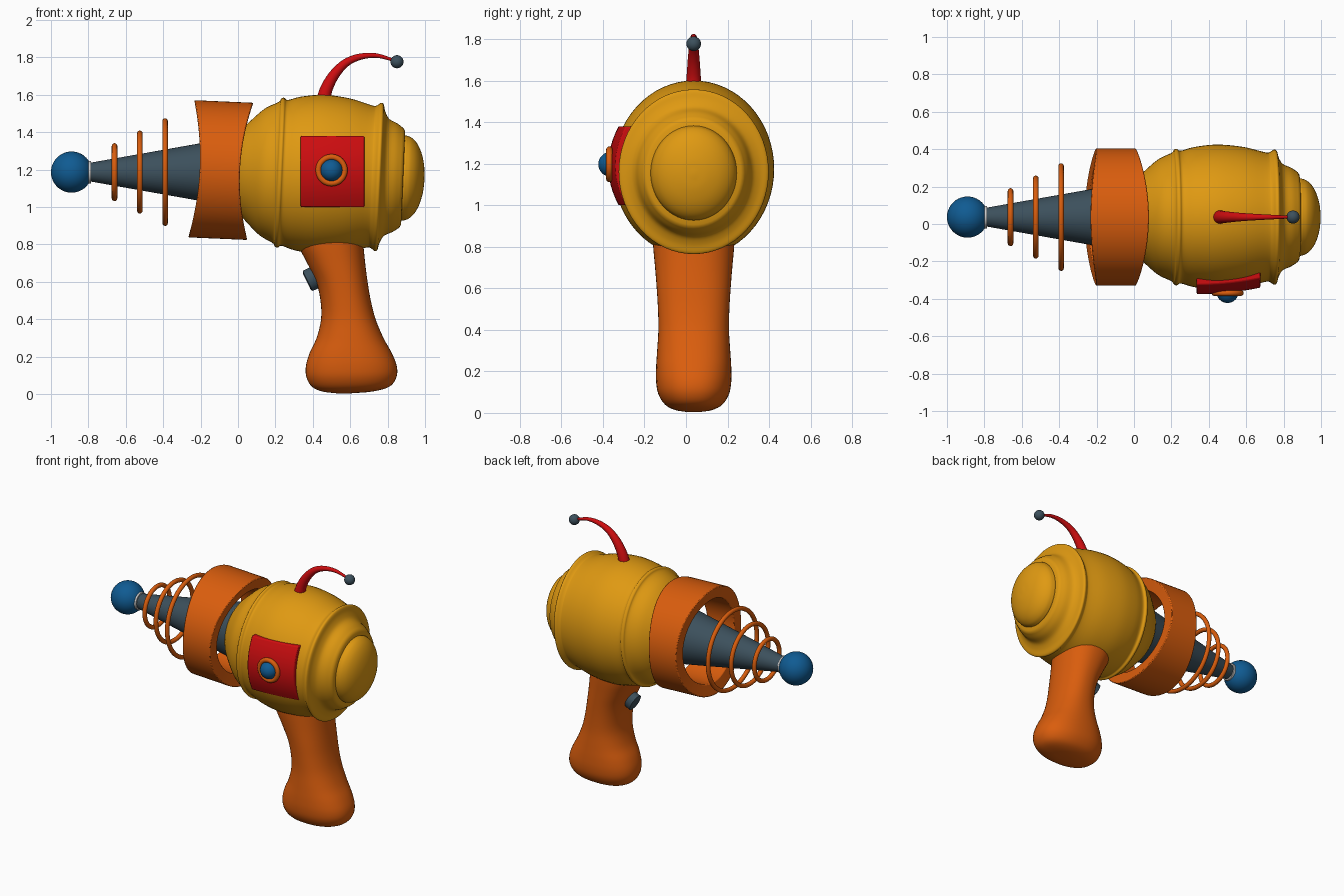
import bpy, bmesh, math
from mathutils import Vector, Matrix

cube = bpy.data.objects.get("Cube")
if cube:
    bpy.data.objects.remove(cube, do_unlink=True)

CY = 0.037                      # centre line of the whole toy
AXIS_Z = 1.187                  # height of the barrel axis
TILT = Matrix.Translation((0.43, CY, 1.175)) @ Matrix.Rotation(math.radians(2.5), 4, 'Y')


def material(name, rgb):
    m = bpy.data.materials.new(name)
    m.use_nodes = True
    color = (*rgb, 1)
    m.diffuse_color = color
    m.node_tree.nodes["Principled BSDF"].inputs["Base Color"].default_value = color
    return m


YELLOW = material("golden yellow", (0.74, 0.32, 0.006))
ORANGE = material("orange", (0.70, 0.11, 0.004))
RED = material("red", (0.62, 0.004, 0.005))
BLUE = material("blue", (0.005, 0.105, 0.29))
SLATE = material("slate", (0.045, 0.08, 0.107))
PALE = material("pale grey", (0.6, 0.6, 0.6))


def finish(name, bm, mat, angle=35, matrix=None):
    bmesh.ops.recalc_face_normals(bm, faces=bm.faces)
    me = bpy.data.meshes.new(name)
    bm.to_mesh(me)
    bm.free()
    me.materials.append(mat)
    ob = bpy.data.objects.new(name, me)
    bpy.context.collection.objects.link(ob)
    if matrix:
        ob.matrix_world = matrix
    bpy.ops.object.select_all(action='DESELECT')
    ob.select_set(True)
    bpy.context.view_layer.objects.active = ob
    bpy.ops.object.shade_smooth_by_angle(angle=math.radians(angle))
    return ob


def smooth(points, steps=5):
    """Catmull-Rom curve through tuples of any length."""
    pts = [Vector(p) for p in points]
    pts = [2 * pts[0] - pts[1]] + pts + [2 * pts[-1] - pts[-2]]
    out = []
    for a, b, c, d in zip(pts, pts[1:], pts[2:], pts[3:]):
        for i in range(steps):
            t = i / steps
            out.append(b + 0.5 * t * (c - a + t * (2*a - 5*b + 4*c - d + t * (3*(b - c) + d - a))))
    return out + [pts[-2]]


def loft(name, rings, mat, loop=False, angle=35, matrix=None):
    """Skin rings of points; cap the ends, or join last to first."""
    bm = bmesh.new()
    rows = [[bm.verts.new(p) for p in ring] for ring in rings]
    n = len(rows[0])
    pairs = list(zip(rows, rows[1:])) + ([(rows[-1], rows[0])] if loop else [])
    for a, b in pairs:
        for i in range(n):
            j = (i + 1) % n
            bm.faces.new((a[i], a[j], b[j], b[i]))
    if not loop:
        bm.faces.new(rows[0])
        bm.faces.new(rows[-1])
    return finish(name, bm, mat, angle, matrix)


def angles(n):
    return [2 * math.pi * i / n for i in range(n)]


def lathe(name, profile, mat, squash=1.0, matrix=None, n=64):
    """Revolve (x, radius) points around the x axis."""
    rings = [[(x, r * squash * math.cos(a), r * math.sin(a)) for a in angles(n)]
             for x, r in profile]
    return loft(name, rings, mat, matrix=matrix)


def ball(name, centre, radius, mat):
    bm = bmesh.new()
    bmesh.ops.create_uvsphere(bm, u_segments=40, v_segments=24, radius=radius)
    return finish(name, bm, mat, 60, Matrix.Translation(centre))


def torus(name, centre, major, minor, mat, axis='X'):
    rings = []
    for a in angles(56):
        rings.append([])
        for b in angles(12):
            r, h = major + minor * math.cos(b), minor * math.sin(b)
            u, v = r * math.cos(a), r * math.sin(a)
            rings[-1].append((h, u, v) if axis == 'X' else (u, h, v))
    return loft(name, rings, mat, True, 60, Matrix.Translation(centre))


# Barrel-shaped body with two raised ridges, and its rear cap
body = smooth([(-0.05, 0.06), (-0.03, 0.15), (0.01, 0.22), (0.06, 0.275), (0.13, 0.34),
               (0.2, 0.377), (0.214, 0.396), (0.23, 0.401), (0.25, 0.39), (0.32, 0.411),
               (0.44, 0.426), (0.58, 0.413), (0.7, 0.381), (0.725, 0.381), (0.747, 0.396),
               (0.762, 0.39), (0.773, 0.35), (0.795, 0.313), (0.84, 0.29), (0.875, 0.265)], 4)
body += [(0.883, 0.25), (0.884, 0.2)]
cap = smooth([(0.89, 0.228), (0.92, 0.217), (0.95, 0.188), (0.975, 0.14), (0.992, 0.075),
              (0.998, 0.01)])
shift = lambda pts: [(p[0] - 0.43, p[1]) for p in pts]
lathe("body", shift(body), YELLOW, 0.91, TILT)
lathe("rear_cap", shift([(0.87, 0.222)] + cap), YELLOW, 0.91, TILT)

# Thick open collar whose ends are saddle-cut
collar = []
for radius, right in ((0.367, 0), (0.367, 1), (0.285, 1), (0.285, 0)):
    ring = []
    for a in angles(72):
        z = radius * math.sin(a)
        s = (z / 0.367) ** 2
        x = 0.01 + 0.055 * s if right else -0.205 - 0.045 * s
        ring.append((x - 0.43, radius * math.cos(a), z))
    collar.append(ring)
collar_ob = loft("collar", collar, ORANGE, True, 40, TILT)
bevel = collar_ob.modifiers.new("soft_edges", 'BEVEL')
bevel.width, bevel.segments = 0.006, 2

# Tapered barrel, tip and floating hoops
barrel_place = Matrix.Translation((0, CY, AXIS_Z))
lathe("barrel", [(-0.79, 0.05), (0.03, 0.195)], SLATE, matrix=barrel_place)
lathe("tip_washer", [(-0.8, 0.06), (-0.785, 0.06)], PALE, matrix=barrel_place)
ball("tip_ball", (-0.89, CY, AXIS_Z), 0.11, BLUE)
for i, (x, r) in enumerate(((-0.66, 0.14), (-0.525, 0.207), (-0.39, 0.273))):
    torus(f"hoop_{i + 1}", (x, CY, AXIS_Z), r, 0.015, ORANGE)

# Grip: stations of height, front edge, rear edge, half width
stations = smooth([(0.004, 0.53, 0.6, 0.03), (0.014, 0.45, 0.72, 0.09), (0.04, 0.395, 0.81, 0.138),
                   (0.09, 0.366, 0.847, 0.17), (0.15, 0.363, 0.849, 0.181), (0.22, 0.383, 0.822, 0.181),
                   (0.3, 0.42, 0.778, 0.176), (0.4, 0.444, 0.736, 0.17), (0.5, 0.441, 0.71, 0.172),
                   (0.6, 0.418, 0.693, 0.178), (0.7, 0.37, 0.68, 0.186), (0.8, 0.32, 0.67, 0.195),
                   (0.9, 0.3, 0.66, 0.2)], 4)


def rounded(v):
    return math.copysign(abs(v) ** 0.88, v)


loft("grip", [[((f + b) / 2 + (b - f) / 2 * rounded(math.cos(a)), CY + w * rounded(math.sin(a)), z)
               for a in angles(48)] for z, f, b, w in stations], ORANGE, angle=50)

# Trigger button, tilted to the front of the grip
lathe("trigger", [(-0.022, 0.045), (-0.016, 0.06), (0.06, 0.06)], SLATE, 0.85,
      Matrix.Translation((0.387, CY, 0.612)) @ Matrix.Rotation(math.radians(-26), 4, 'Y'))

# Side panel that follows the curve of the body
bm = bmesh.new()
N = 12
grids = []
for depth in (0, 0.07):
    grids.append([[bm.verts.new((0.335 + 0.34 * i / N,
                                 -0.375 + 0.3 * (0.34 * i / N) ** 2 + 1.4 * (0.38 * j / N - 0.19) ** 2 + depth,
                                 1.0 + 0.38 * j / N))
                   for j in range(N + 1)] for i in range(N + 1)])
for g in grids:
    for i in range(N):
        for j in range(N):
            bm.faces.new((g[i][j], g[i + 1][j], g[i + 1][j + 1], g[i][j + 1]))
for k in range(N):
    for e in (0, N):
        for (i, j), (p, q) in (((e, k), (e, k + 1)), ((k, e), (k + 1, e))):
            bm.faces.new((grids[0][i][j], grids[0][p][q], grids[1][p][q], grids[1][i][j]))
panel = finish("side_panel", bm, RED)
bevel = panel.modifiers.new("soft_edges", 'BEVEL')
bevel.width, bevel.segments = 0.006, 2

# Round button on the panel
torus("button_ring", (0.5, -0.369, 1.197), 0.07, 0.016, ORANGE, 'Y')
ball("button", (0.5, -0.362, 1.197), 0.06, BLUE)

# Curved antenna, thick at the root and fine at the tip
path = smooth([(0.455, 1.57, 0.038), (0.475, 1.637, 0.033), (0.515, 1.708, 0.028),
               (0.575, 1.77, 0.022), (0.65, 1.803, 0.017), (0.74, 1.81, 0.012), (0.84, 1.783, 0.007)], 6)
rings = []
for i, p in enumerate(path):
    d = path[min(i + 1, len(path) - 1)] - path[max(i - 1, 0)]
    side = Vector((-d.y, 0, d.x)).normalized()
    rings.append([Vector((p.x, CY, p.y)) + p.z * (side * math.cos(a) + Vector((0, math.sin(a), 0)))
                  for a in angles(20)])
loft("antenna", rings, RED, angle=50)
ball("antenna_ball", (0.85, CY, 1.777), 0.035, SLATE)
